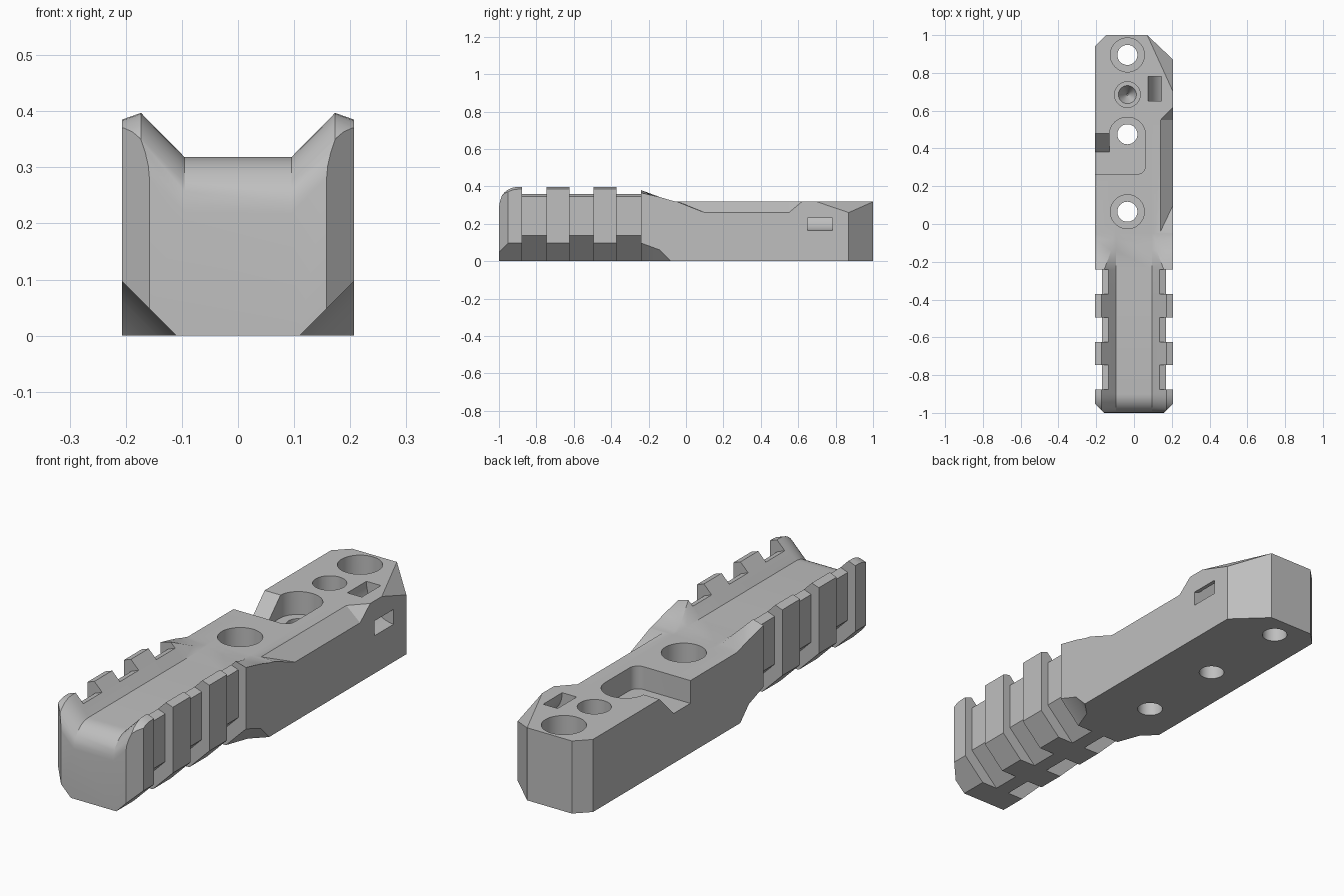
import bpy, bmesh, math
from mathutils import Vector, Matrix

cube = bpy.data.objects.get("Cube")
if cube:
    bpy.data.objects.remove(cube, do_unlink=True)

W, TOP, HOLE_X = 0.207, 0.318, -0.035

grey = bpy.data.materials.new("plain grey")
grey.use_nodes = True
grey.diffuse_color = (0.52, 0.52, 0.52, 1)
grey.node_tree.nodes["Principled BSDF"].inputs["Base Color"].default_value = grey.diffuse_color


def to_object(bm, name):
    bmesh.ops.recalc_face_normals(bm, faces=bm.faces)
    mesh = bpy.data.meshes.new(name)
    bm.to_mesh(mesh)
    bm.free()
    obj = bpy.data.objects.new(name, mesh)
    bpy.context.collection.objects.link(obj)
    return obj


def section(y, outer, peak, foot, chamfer, drop=0):
    """Closed symmetric cross-section: bottom bevel, side, rail peak, trough."""
    half = [(W - chamfer, 0), (W, chamfer), (W, outer - drop),
            (peak[0], peak[1] - drop), (foot, TOP - drop)]
    both = half + [(-x, z) for x, z in reversed(half)]
    return [Vector((x, y, z)) for x, z in both]


def loft(rings):
    bm = bmesh.new()
    rows = [[bm.verts.new(p) for p in ring] for ring in rings]
    n = len(rows[0])
    for a, b in zip(rows, rows[1:]):
        for i in range(n):
            j = (i + 1) % n
            bm.faces.new((a[i], a[j], b[j], b[i]))
    bm.faces.new(rows[0])
    bm.faces.new(rows[-1])
    bmesh.ops.remove_doubles(bm, verts=bm.verts, dist=1e-5)
    bmesh.ops.recalc_face_normals(bm, faces=bm.faces)
    return bm


def slice_off(bm, co, normal):
    """Remove everything on the normal side of a plane and cap the cut."""
    geom = bm.verts[:] + bm.edges[:] + bm.faces[:]
    cut = bmesh.ops.bisect_plane(bm, geom=geom, plane_co=co, plane_no=normal, clear_outer=True)
    edges = [e for e in cut["geom_cut"] if isinstance(e, bmesh.types.BMEdge)]
    bmesh.ops.edgeloop_fill(bm, edges=edges)


# Main body: rounded nose, railed grip, ramps down to the flat rear
CREST, R = (0.173, 0.397), 0.1
rings = []
for i in range(9):
    t = math.radians(90) * i / 8
    rings.append(section(-1 + R * (1 - math.cos(t)), 0.385, CREST, 0.095, 0.097, R * (1 - math.sin(t))))
rings += [section(-0.37, 0.385, CREST, 0.095, 0.097),
          section(-0.24, 0.366, (0.157, 0.38), 0.095, 0.097),
          section(-0.14, 0.343, (0.12, 0.335), 0.095, 0.097 * 0.375 + 0.024),
          section(-0.08, 0.325, (0.11, TOP), 0.095, 0),
          section(-0.05, TOP, (0.11, TOP), 0.095, 0),
          section(1, TOP, (0.11, TOP), 0.095, 0)]
bm = loft(rings)

# Upright corner bevels and the sloped rear corner
for s in (-1, 1):
    slice_off(bm, (s * 0.158, -1, 0), (s, -1, 0))
slice_off(bm, (-W, 0.94, 0), (-1, 1, 0))
slice_off(bm, (W, 0.87, 0), (0.13, 0.137, 0))
a, b, c = Vector((0.07, 1, TOP)), Vector((W, 0.70, TOP)), Vector((W, 0.87, 0.26))
n = (b - a).cross(c - a)
slice_off(bm, a, n if n.z > 0 else -n)
body = to_object(bm, "body")


def cut(bm):
    """Subtract a closed shape from the body."""
    tool = to_object(bm, "cutter")
    tool.hide_render = True
    mod = body.modifiers.new("cut", "BOOLEAN")
    mod.operation, mod.solver, mod.object = "DIFFERENCE", "EXACT", tool
    bpy.context.view_layer.objects.active = body
    bpy.ops.object.modifier_apply(modifier=mod.name)
    bpy.data.objects.remove(tool, do_unlink=True)


def prism(points, axis, lo, hi):
    """Extrude a flat outline along x, y or z."""
    bm = bmesh.new()

    def place(p, d):
        v = list(p)
        v.insert("xyz".index(axis), d)
        return bm.verts.new(v)
    face = bm.faces.new([place(p, lo) for p in points])
    out = bmesh.ops.extrude_face_region(bm, geom=[face])
    shift = [0, 0, 0]
    shift["xyz".index(axis)] = hi - lo
    bmesh.ops.translate(bm, vec=shift, verts=[v for v in out["geom"] if isinstance(v, bmesh.types.BMVert)])
    return bm


def bore(y, low_r, top_r, z0, z1):
    bm = bmesh.new()
    bmesh.ops.create_cone(bm, cap_ends=True, segments=40, radius1=low_r, radius2=top_r, depth=z1 - z0,
                          matrix=Matrix.Translation((HOLE_X, y, (z0 + z1) / 2)))
    cut(bm)


def arc(cx, cy, rx, ry, start, end, steps):
    angles = [math.radians(start + (end - start) * i / steps) for i in range(steps + 1)]
    return [(cx + rx * math.cos(t), cy + ry * math.sin(t)) for t in angles]


# Grip slots across the rails
slot = [(0.17, 0.137), (0.17, 0.346), (0.135, 0.359), (0.135, 0.5), (0.3, 0.5), (0.3, -0.02), (0.013, -0.02)]
for y in (-0.877, -0.624, -0.371):
    for s in (-1, 1):
        cut(prism([(s * x, z) for x, z in slot], "y", y, y + 0.13))

# Long side bevel with sloped ends
bm = bmesh.new()
for p in [(0.073, -0.18, 0.376), (0.073, 0.55, 0.376), (0.274, 0.24, 0.202),
          (0.274, 0.55, 0.202), (0.274, -0.2, 0.376), (0.274, 0.76, 0.376)]:
    bm.verts.new(p)
bmesh.ops.convex_hull(bm, input=bm.verts)
cut(bm)

# Recessed pocket with a ramped side opening
pocket = arc(HOLE_X, 0.475, 0.095, 0.09, 0, 180, 20)
pocket += [(-0.13, 0.265)] + arc(0.02, 0.305, 0.04, 0.04, -90, 0, 6)
cut(prism(pocket, "z", 0.218, 0.5))
cut(prism([(0.265, 0.218), (0.38, 0.218), (0.5, 0.338), (0.265, 0.338)], "x", -0.3, -0.125))

# Screw holes: three through holes, two counterbored, one blind
for y in (0.065, 0.475, 0.895):
    bore(y, 0.053, 0.053, -0.1, 0.3)
for y in (0.065, 0.895):
    bore(y, 0.09, 0.09, 0.2, 0.4)
bore(0.685, 0.068, 0.068, 0.22, 0.4)
bore(0.685, 0.004, 0.053, 0.14, 0.23)

# Curved strap channel from the top to the side
channel = arc(W, TOP, 0.132, 0.153, 180, 270, 10)
channel += [(0.3, 0.165), (0.3, 0.23)] + arc(W, TOP, 0.062, 0.088, 270, 180, 10)
channel += [(0.145, 0.4), (0.075, 0.4)]
cut(prism(channel, "y", 0.65, 0.782))

# Finish
body.data.materials.clear()
body.data.materials.append(grey)
for poly in body.data.polygons:
    poly.material_index = 0
bpy.ops.object.select_all(action="DESELECT")
body.select_set(True)
bpy.context.view_layer.objects.active = body
bpy.ops.object.shade_smooth_by_angle(angle=math.radians(25))
